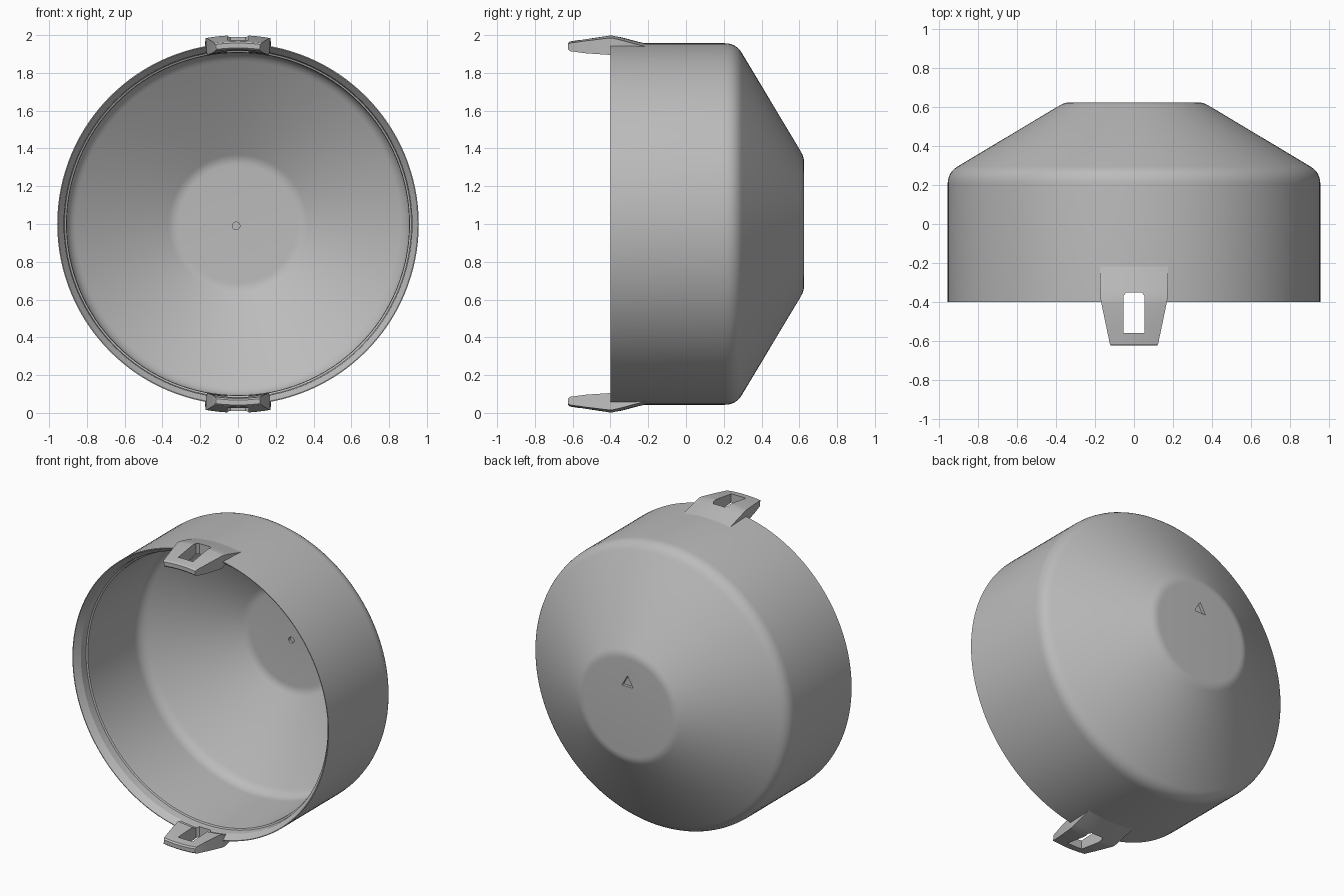
import bpy, bmesh, math
from mathutils import Vector, Matrix

if "Cube" in bpy.data.objects:
    bpy.data.objects.remove(bpy.data.objects["Cube"])

grey = bpy.data.materials.new("plain grey")
grey.use_nodes = True
GREY = (0.5, 0.5, 0.5, 1)
grey.diffuse_color = GREY
grey.node_tree.nodes["Principled BSDF"].inputs["Base Color"].default_value = GREY


def make_object(name, bm):
    bmesh.ops.recalc_face_normals(bm, faces=bm.faces)
    mesh = bpy.data.meshes.new(name)
    bm.to_mesh(mesh)
    bm.free()
    mesh.materials.append(grey)
    obj = bpy.data.objects.new(name, mesh)
    bpy.context.collection.objects.link(obj)
    return obj


def select(obj):
    bpy.ops.object.select_all(action='DESELECT')
    obj.select_set(True)
    bpy.context.view_layer.objects.active = obj


def cut(obj, cutter):
    mod = obj.modifiers.new("cut", 'BOOLEAN')
    mod.operation = 'DIFFERENCE'
    mod.solver = 'EXACT'
    mod.object = cutter
    select(obj)
    bpy.ops.object.modifier_apply(modifier=mod.name)


def fillet(a, corner, b, size, steps=6):
    """Rounded corner as a quadratic curve between two directions."""
    a, c, b = Vector(a), Vector(corner), Vector(b)
    p, q = c + (a - c).normalized() * size, c + (b - c).normalized() * size
    return [p * (1 - t) ** 2 + c * 2 * t * (1 - t) + q * t * t
            for t in (i / steps for i in range(steps + 1))]


def prism(name, outline, lo, hi, matrix=Matrix()):
    """Extrude a flat outline along its own z."""
    bm = bmesh.new()
    face = bm.faces.new([bm.verts.new((x, y, lo)) for x, y in outline])
    side = bmesh.ops.extrude_face_region(bm, geom=[face])["geom"]
    bmesh.ops.translate(bm, vec=(0, 0, hi - lo),
                        verts=[v for v in side if isinstance(v, bmesh.types.BMVert)])
    bm.transform(matrix)
    return make_object(name, bm)


# Dish shell: wall section (radius, y) turned about the y axis
OUT_RIM, OUT_EDGE, OUT_BACK = (0.957, -0.4), (0.957, 0.265), (0.355, 0.625)
IN_RIM, IN_EDGE, IN_BACK = (0.9, -0.28), (0.912, 0.243), (0.343, 0.583)
section = [(0, 0.625)]
section += fillet((0, 0.625), OUT_BACK, OUT_EDGE, 0.03, 4)
section += fillet(OUT_BACK, OUT_EDGE, OUT_RIM, 0.06)
section += [OUT_RIM, (0.952, -0.4), (0.922, -0.36), (0.918, -0.31), (0.908, -0.305), (0.906, -0.28)]
section += fillet(IN_RIM, IN_EDGE, IN_BACK, 0.06)
section += fillet(IN_EDGE, IN_BACK, (0, 0.583), 0.03, 4)
section += [(0, 0.583)]

bm = bmesh.new()
verts = [bm.verts.new((r, y, 1)) for r, y in section]
edges = [bm.edges.new(pair) for pair in zip(verts, verts[1:])]
bmesh.ops.spin(bm, geom=verts + edges, cent=(0, 0, 1), axis=(0, 1, 0),
               angle=math.tau, steps=128, use_duplicate=False)
bmesh.ops.remove_doubles(bm, verts=bm.verts, dist=0.0005)
dish = make_object("dish_shell", bm)


# Clip lug: curved slab lofted along y (y, half width, outer radius, inner radius)
def make_lug(name, flip):
    stations = [(-0.625, 0.118, 0.958, 0.932), (-0.615, 0.124, 0.966, 0.923),
                (-0.53, 0.142, 0.98, 0.914), (-0.405, 0.168, 0.999, 0.91),
                (-0.39, 0.171, 0.999, 0.922), (-0.34, 0.173, 0.988, 0.93),
                (-0.25, 0.175, 0.964, 0.935), (-0.2, 0.175, 0.953, 0.935)]
    count = 10
    bm = bmesh.new()
    rings = []
    for y, half, outer, inner in stations:
        xs = [half * (2 * i / count - 1) for i in range(count + 1)]
        ring = [(x, outer) for x in xs] + [(x * 0.97, inner) for x in reversed(xs)]
        rings.append([bm.verts.new((x, y, math.sqrt(r * r - x * x))) for x, r in ring])
    for a, b in zip(rings, rings[1:]):
        for i in range(len(a)):
            j = (i + 1) % len(a)
            bm.faces.new((a[i], a[j], b[j], b[i]))
    for ring in (rings[0], rings[-1]):
        for i in range(count):
            bm.faces.new((ring[i], ring[i + 1], ring[-2 - i], ring[-1 - i]))
    if flip:
        bm.transform(Matrix.Scale(-1, 4, (0, 0, 1)))
    bm.transform(Matrix.Translation((0, 0, 1)))
    return make_object(name, bm)


lugs = [make_lug("upper_lug", False), make_lug("lower_lug", True)]

# Slots through each lug and the rim behind it
slot = [(-0.055, -0.56), (0.055, -0.56), (0.055, -0.37), (0.04, -0.352),
        (-0.04, -0.352), (-0.055, -0.37)]
cutters = []
for lug, lo in zip(lugs, (1.8, -0.2)):
    cutter = prism("slot_cutter", slot, lo, lo + 0.4)
    cut(lug, cutter)
    cut(dish, cutter)
    cutters.append(cutter)

# Triangular recess on the back, small round dimple inside
upright = Matrix.Translation((0, 0, 1)) @ Matrix.Rotation(math.pi / 2, 4, 'X')
triangle = [(-0.042, 0.14), (0.042, 0.14), (0, 0.213)]
circle = [(-0.01 + 0.02 * math.cos(a), -0.01 + 0.02 * math.sin(a))
          for a in (math.tau * i / 24 for i in range(24))]
for outline, lo, hi in ((triangle, -0.7, -0.605), (circle, -0.6, -0.5)):
    cutter = prism("recess_cutter", outline, lo, hi, upright)
    cut(dish, cutter)
    cutters.append(cutter)
for cutter in cutters:
    bpy.data.objects.remove(cutter)

# Smooth shading with crisp edges
for obj in [dish] + lugs:
    select(obj)
    bpy.ops.object.shade_smooth_by_angle(angle=math.radians(25))
